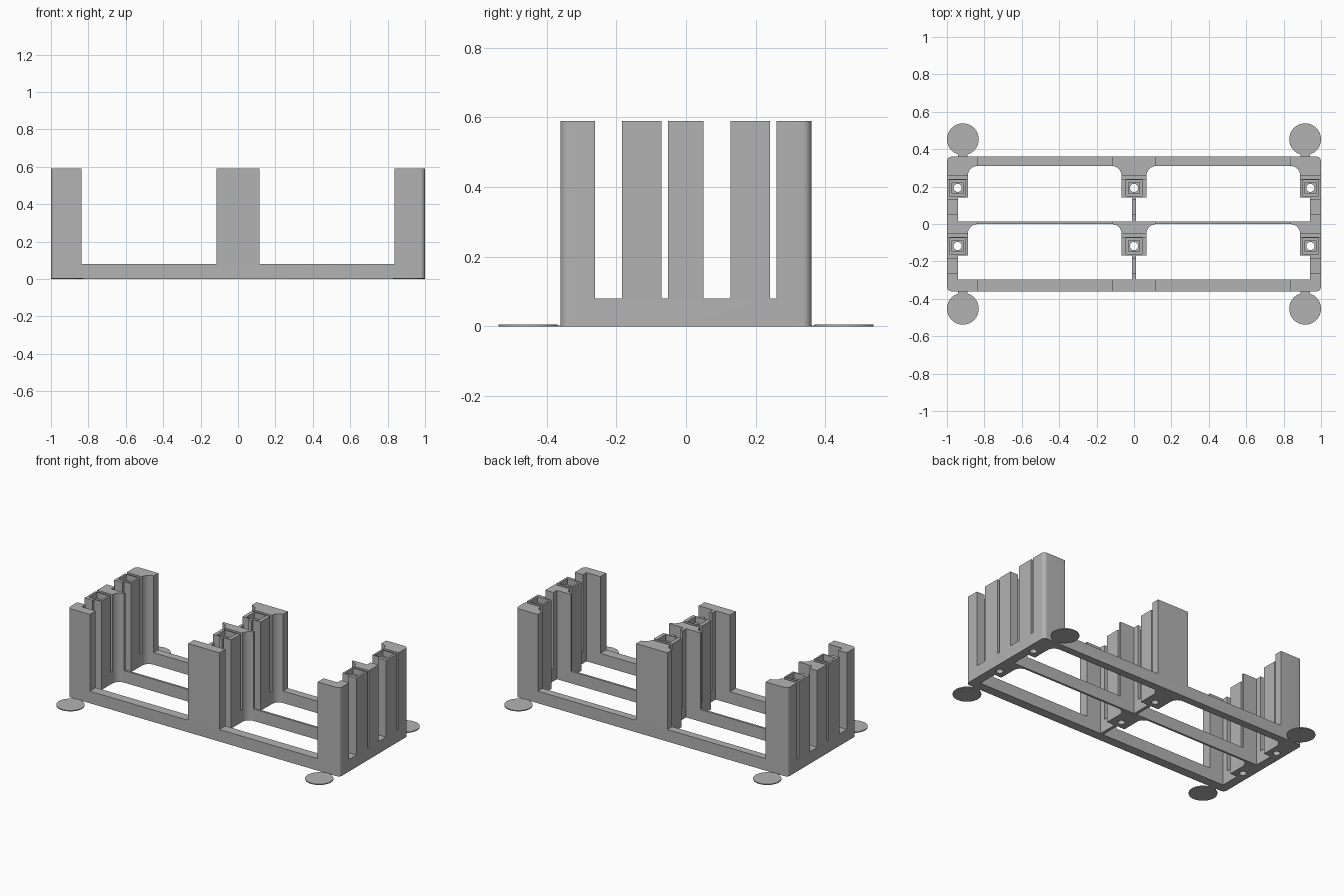
import bpy, bmesh, math

cube = bpy.data.objects.get("Cube")
if cube:
    bpy.data.objects.remove(cube, do_unlink=True)

HEIGHT, BASE, PITCH = 0.59, 0.08, 0.311
HALF_X, HALF_Y = 1.0, 0.36

grey = bpy.data.materials.new("light_grey")
grey.use_nodes = True
grey.diffuse_color = (0.45, 0.45, 0.45, 1)
grey.node_tree.nodes["Principled BSDF"].inputs["Base Color"].default_value = (0.45, 0.45, 0.45, 1)


def prism(name, points, z0, z1):
    """Extrude a plan outline between two heights."""
    bm = bmesh.new()
    face = bm.faces.new([bm.verts.new((x, y, z0)) for x, y in points])
    top = bmesh.ops.extrude_face_region(bm, geom=[face])["geom"]
    bmesh.ops.translate(bm, vec=(0, 0, z1 - z0),
                        verts=[v for v in top if isinstance(v, bmesh.types.BMVert)])
    bmesh.ops.recalc_face_normals(bm, faces=bm.faces)
    mesh = bpy.data.meshes.new(name)
    bm.to_mesh(mesh)
    bm.free()
    mesh.materials.append(grey)
    obj = bpy.data.objects.new(name, mesh)
    bpy.context.collection.objects.link(obj)
    return obj


def rect(x0, x1, y0, y1):
    return [(x0, y0), (x1, y0), (x1, y1), (x0, y1)]


def arc(cx, cy, r, start, end, steps=8):
    angles = [math.radians(start + (end - start) * i / steps) for i in range(steps + 1)]
    return [(cx + r * math.cos(a), cy + r * math.sin(a)) for a in angles]


# Solid block with rounded upright corners
r = 0.025
outline = []
for i, (sx, sy) in enumerate([(1, 1), (-1, 1), (-1, -1), (1, -1)]):
    outline += arc(sx * (HALF_X - r), sy * (HALF_Y - r), r, 90 * i, 90 * i + 90)
frame = prism("rack_frame", outline, 0, HEIGHT)

cutters = []


def cut(points, z0, z1):
    obj = prism("cutter", points, z0, z1)
    obj.hide_render = True
    cutters.append(obj)


# Open bays between the towers, above the base rails
for s in (-1, 1):
    cut(rect(*sorted((s * 0.115, s * 0.838)), -1, 1), BASE, 1)

for shift in (0, -PITCH):
    # Slots across all towers
    for y0, y1 in ((0.05, 0.127), (0.241, 0.26)):
        cut(rect(-2, 2, y0 + shift, y1 + shift), BASE, 1)

    # Floor windows that also shape the tower sides
    for s in (-1, 1):
        window = [(0.01, 0.013), (0.94, 0.013), (0.94, 0.143), (0.888, 0.143)]
        window += arc(0.838, 0.26, 0.05, 0, 90)
        window += arc(0.117, 0.26, 0.05, 90, 180)
        window += [(0.067, 0.143), (0.01, 0.143)]
        cut([(s * x, y + shift) for x, y in window], -1, 1)

    # Stepped square sockets and round through holes in the holders
    for x in (-0.943, 0, 0.943):
        y = 0.193 + shift
        for half, floor in ((0.043, HEIGHT - 0.04), (0.03, BASE)):
            cut(rect(x - half, x + half, y - half, y + half), floor, 1)
        cut(arc(x, y, 0.022, 0, 345, 23), -1, BASE + 0.02)

for c in cutters:
    mod = frame.modifiers.new("cut", 'BOOLEAN')
    mod.operation = 'DIFFERENCE'
    mod.solver = 'EXACT'
    mod.object = c

# Keep the finished cut shape and drop the cutters
bpy.context.view_layer.update()
evaluated = frame.evaluated_get(bpy.context.evaluated_depsgraph_get())
finished = bpy.data.meshes.new_from_object(evaluated)
frame.modifiers.clear()
frame.data = finished
for c in cutters:
    bpy.data.objects.remove(c, do_unlink=True)

# Thin corner pads with joining tabs
parts = [frame]
for sx, side in ((-1, "right"), (1, "left")):
    for sy, end in ((-1, "front"), (1, "back")):
        parts.append(prism(f"{end}_{side}_pad",
                           arc(sx * 0.915, sy * 0.453, 0.085, 0, 354.375, 63), 0, 0.006))
        parts.append(prism(f"{end}_{side}_tab",
                           rect(sx * 0.915 - 0.025, sx * 0.915 + 0.025,
                                *sorted((sy * 0.355, sy * 0.385))), 0, 0.003))

# Smooth the rounded walls, keep corners sharp
for obj in bpy.context.selected_objects:
    obj.select_set(False)
for obj in parts:
    obj.select_set(True)
bpy.context.view_layer.objects.active = frame
bpy.ops.object.shade_smooth_by_angle(angle=math.radians(30))
